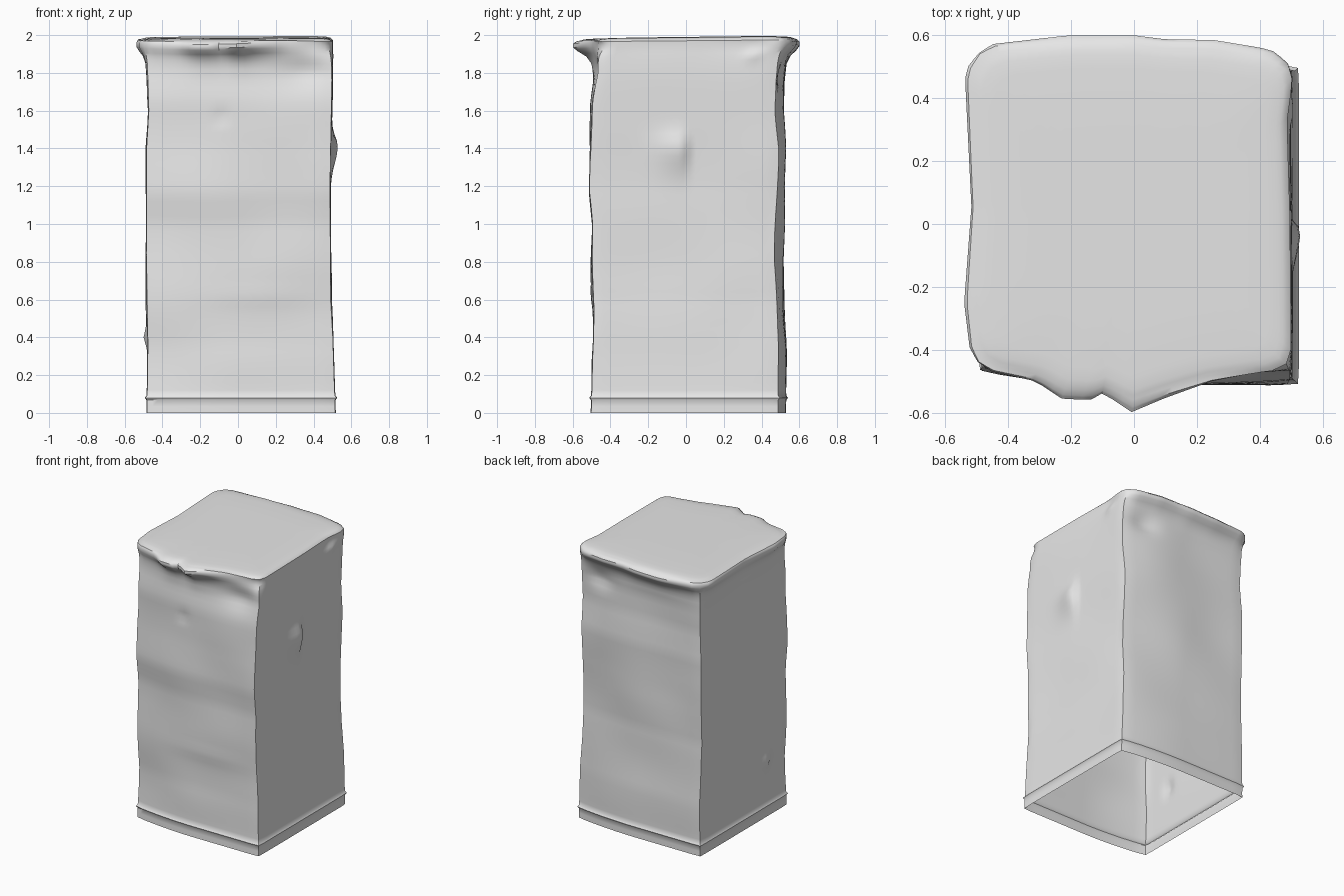
import bpy, bmesh, math
from mathutils import Vector, noise

if "Cube" in bpy.data.objects:
    bpy.data.objects.remove(bpy.data.objects["Cube"])

N = 32  # segments per side


def interp(table, t):
    """Eased interpolation through (position, value) pairs."""
    if t <= table[0][0]:
        return table[0][1]
    for (a, va), (b, vb) in zip(table, table[1:]):
        if t <= b:
            return va + (vb - va) * (t - a) / (b - a)
    return table[-1][1]


def bump(a, b, ca, cb, ra, rb):
    return math.exp(-((a - ca) / ra) ** 2 - ((b - cb) / rb) ** 2)


# Wall positions by height
LEFT = [(0, -.485), (.36, -.48), (.8, -.487), (1.4, -.487), (1.6, -.475), (1.8, -.48)]
RIGHT = [(0, .518), (.4, .505), (.6, .493), (1.2, .49), (1.6, .497), (1.8, .50)]
FRONT = [(0, -.505), (.36, -.493), (.7, -.50), (1.0, -.50), (1.17, -.515), (1.4, -.505),
         (1.65, -.50), (1.8, -.48)]
BACK = [(0, .53), (.36, .53), (.8, .512), (1.0, .52), (1.4, .53), (1.6, .515), (1.8, .52)]
# Outline of the crumpled lip at the top
LIP_F = [(-.5, -.455), (-.3, -.50), (-.22, -.555), (-.13, -.56), (-.09, -.537), (0, -.598),
         (.1, -.555), (.25, -.50), (.4, -.47), (.5, -.455)]
LIP_B = [(-.5, .565), (-.2, .60), (0, .60), (.1, .587), (.25, .585), (.4, .56), (.5, .53)]
LIP_L = [(-.5, -.515), (-.3, -.54), (0, -.517), (.4, -.537), (.5, -.51)]
LIP_R = [(-.5, .50), (0, .495), (.3, .485), (.4, .50), (.5, .507)]
LIP_W = [(1.76, 0), (1.85, .15), (1.89, .4), (1.92, .8), (1.94, 1), (1.96, 1),
         (1.972, .85), (1.985, .6)]


def shell_point(u, v, z):
    """Map a point on the unit square outline to the dented wall at height z."""
    x0, y0 = u * .5, v * .5
    w = interp(LIP_W, z)
    mix = lambda a, b: a + (b - a) * w
    ridge = .009 * math.exp(-((z - .08) / .008) ** 2)
    xl = mix(interp(LEFT, z), interp(LIP_L, y0)) - ridge
    xr = mix(interp(RIGHT, z), interp(LIP_R, y0)) + ridge
    yf = mix(interp(FRONT, z) + .045 * max(0, -x0 * 2) ** 2, interp(LIP_F, x0)) - ridge
    yb = mix(interp(BACK, z) - .04 * max(0, u) ** 2, interp(LIP_B, x0)) + ridge
    # Local knocks in the side walls
    sharp = .004 if y0 > -.01 else .11
    xr += .036 * bump(y0, z, -.01, 1.41, sharp + .02, .07 if z > 1.41 else .13)
    xl -= .024 * bump(y0, z, -.27, .4, .04, .05)
    yf += .012 * bump(x0, z, -.1, 1.57, .04, .03) - .006 * bump(x0, z, .1, .62, .3, .05)
    yf += .022 * bump(x0, z, .35, 1.8, .13, .07)
    yb -= .025 * bump(x0, z, .33, 1.78, .1, .06)
    xr += .01 * bump(y0, z, .35, 1.89, .04, .03)
    x = xl + (xr - xl) * (u + 1) / 2
    y = yf + (yb - yf) * (v + 1) / 2
    # Soft general crumpling, faded out at the base and lip
    fade = min(1, max(0, z - .1) / .3) * (1 - w)
    n = noise.noise(Vector((x * 2.2, y * 2.2, z * 2.6))) * .012 * fade
    if abs(u) > abs(v):
        x += n * .6
    else:
        y += n
    # Slightly rounded corners, rounder at the lip
    c = max(0, abs(u) - .88) * max(0, abs(v) - .88) / .0144
    k = 1 - c * (.006 + .03 * w)
    return Vector((x * k, y * k, z))


def outline():
    """Unit square outline, counter-clockwise."""
    t = [-1 + 2 * i / N for i in range(N)]
    return ([(a, -1) for a in t] + [(1, a) for a in t]
            + [(-a, 1) for a in t] + [(-1, -a) for a in t])


bm = bmesh.new()
square = outline()
heights = ([0, .035, .068, .076, .08, .084, .092]
           + [.12 + .04 * i for i in range(42)]
           + [1.79, 1.82, 1.85, 1.87, 1.89, 1.905, 1.92, 1.93, 1.94, 1.95, 1.96, 1.967, 1.972])
rings = []
# Walls, base band and lip
for z in heights:
    ring = []
    for u, v in square:
        p = shell_point(u, v, z)
        if z > 1.8:  # tilt the lip slightly with the lid
            p.z += (.009 * p.y + .004 * p.x + .004 * math.sin(9 * p.x)) * min(1, (z - 1.8) * 8)
        ring.append(bm.verts.new(p))
    rings.append(ring)

# Lid, rounded in from the lip to a nearly flat top
edge = [shell_point(u, v, 1.975) for u, v in square]
for s, lift in [(.975, .004), (.95, .008), (.92, .011), (.85, .013), (.6, .015), (.3, .015)]:
    ring = []
    for e in edge:
        x, y = e.x * s, e.y * s
        ring.append(bm.verts.new((x, y, 1.974 + lift + .012 * y + .005 * x)))
    rings.append(ring)

for a, b in zip(rings, rings[1:]):
    for i in range(len(a)):
        j = (i + 1) % len(a)
        bm.faces.new((a[i], a[j], b[j], b[i]))
centre = bm.verts.new((0, 0, 1.989))
last = rings[-1]
for i in range(len(last)):
    bm.faces.new((last[i], last[(i + 1) % len(last)], centre))

mesh = bpy.data.meshes.new("dented_box_shell")
bm.to_mesh(mesh)
bm.free()
box = bpy.data.objects.new("dented_box_shell", mesh)
bpy.context.collection.objects.link(box)

# Single plain grey
grey = bpy.data.materials.new("light_grey")
grey.diffuse_color = (.8, .8, .8, 1)
grey.use_nodes = True
grey.node_tree.nodes["Principled BSDF"].inputs["Base Color"].default_value = grey.diffuse_color
mesh.materials.append(grey)

bpy.context.view_layer.objects.active = box
box.select_set(True)
bpy.ops.object.shade_smooth_by_angle(angle=math.radians(40))
